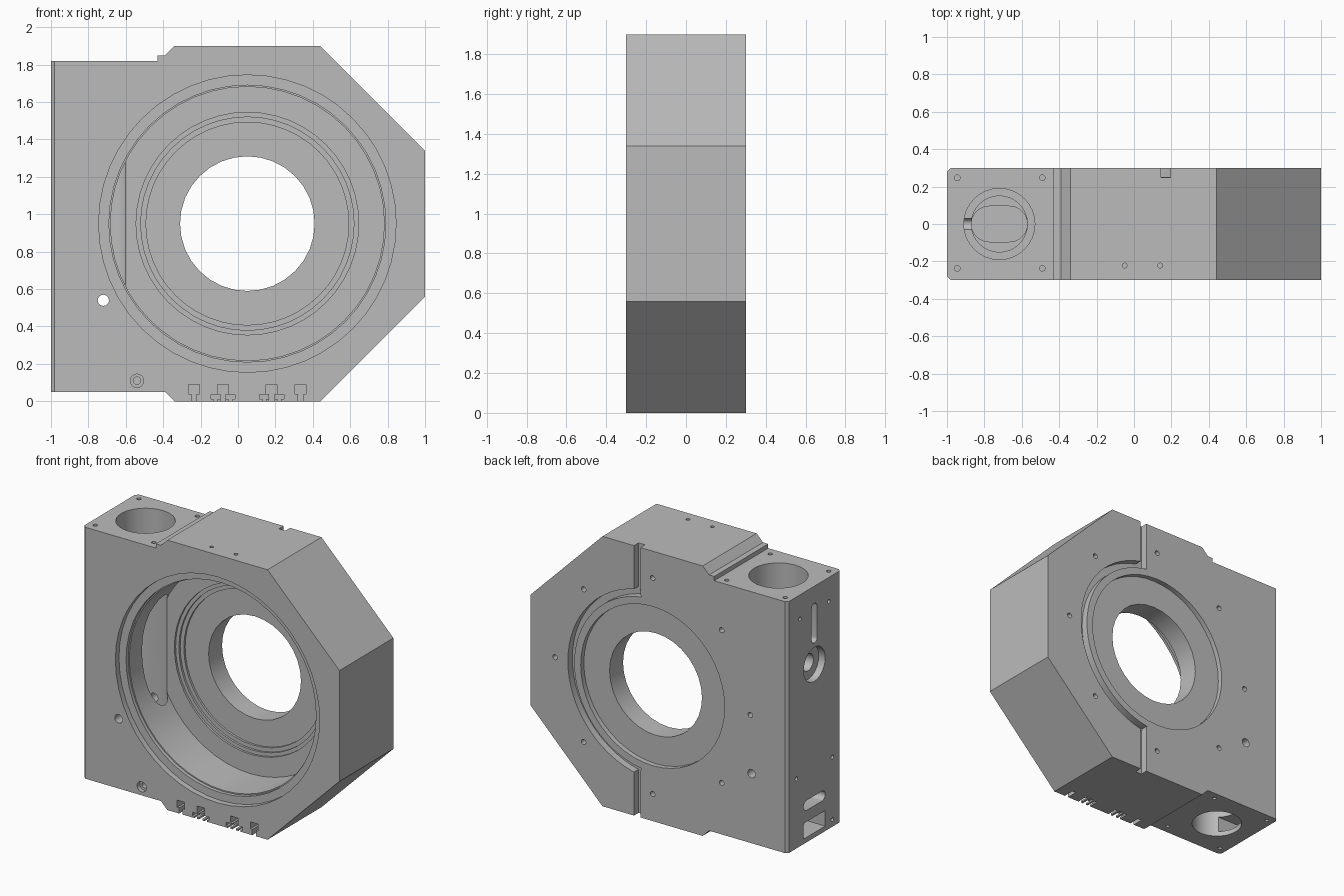
import bpy, bmesh
from math import sin, cos, pi, radians

cube = bpy.data.objects.get("Cube")
if cube:
    bpy.data.objects.remove(cube)

grey = bpy.data.materials.new("machined_grey")
grey.use_nodes = True
grey.diffuse_color = (0.5, 0.5, 0.5, 1)
grey.node_tree.nodes["Principled BSDF"].inputs["Base Color"].default_value = (0.5, 0.5, 0.5, 1)

PLACE = {"x": lambda u, v, t: (t, u, v),
         "y": lambda u, v, t: (u, t, v),
         "z": lambda u, v, t: (u, v, t)}


def prism(name, points, axis, lo, hi):
    """Extrude a flat outline along an axis."""
    bm = bmesh.new()
    rings = [[bm.verts.new(PLACE[axis](u, v, t)) for u, v in points] for t in (lo, hi)]
    for ring in rings:
        bm.faces.new(ring)
    n = len(points)
    for i in range(n):
        j = (i + 1) % n
        bm.faces.new((rings[0][i], rings[0][j], rings[1][j], rings[1][i]))
    bmesh.ops.recalc_face_normals(bm, faces=bm.faces)
    mesh = bpy.data.meshes.new(name)
    bm.to_mesh(mesh)
    bm.free()
    mesh.materials.append(grey)
    obj = bpy.data.objects.new(name, mesh)
    bpy.context.scene.collection.objects.link(obj)
    return obj


def arc(u, v, r, start=0, end=2 * pi, n=32):
    return [(u + r * cos(start + (end - start) * i / n),
             v + r * sin(start + (end - start) * i / n)) for i in range(n + 1)]


def circle(u, v, r, n=16):
    return arc(u, v, r, n=n)[:-1]


def rect(u, v, hu, hv):
    return [(u - hu, v - hv), (u + hu, v - hv), (u + hu, v + hv), (u - hu, v + hv)]


def obround(u, v, hu, hv):
    r = min(hu, hv)
    if hu > hv:
        return (arc(u + hu - r, v, r, -pi / 2, pi / 2, 10)
                + arc(u - hu + r, v, r, pi / 2, 3 * pi / 2, 10))
    return arc(u, v + hv - r, r, 0, pi, 10) + arc(u, v - hv + r, r, pi, 2 * pi, 10)


# Housing block with bevelled upright corners
outline = [(-1, .05), (-.39, .05), (-.34, 0), (.44, 0), (1, .56), (1, 1.34), (.44, 1.9),
           (-.34, 1.9), (-.39, 1.85), (-.43, 1.85), (-.43, 1.82), (-1, 1.82)]
body = prism("housing", outline, "y", -.3, .3)
bm = bmesh.new()
bm.from_mesh(body.data)
corners = [e for e in bm.edges if all(v.co.x < -.99 for v in e.verts)
           and abs(e.verts[0].co.z - e.verts[1].co.z) > 1]
bmesh.ops.bevel(bm, geom=corners, offset=.02, segments=1, affect="EDGES")
bm.to_mesh(body.data)
bm.free()

cutters = []


def cut(points, axis, lo, hi):
    tool = prism("cutter", points, axis, lo, hi)
    tool.hide_render = True
    mod = body.modifiers.new("cut", "BOOLEAN")
    mod.operation, mod.solver, mod.object = "DIFFERENCE", "EXACT", tool
    cutters.append(tool)


CX, CZ, BX = .05, .95, -.72

# Stepped main bore, open to the front
for r, depth in ((.795, -.26), (.74, -.235), (.732, .07), (.595, .085),
                 (.57, .1), (.542, .115)):
    cut(circle(CX, CZ, r, 48), "y", -.32, depth)
cut(circle(CX, CZ, .36, 32), "y", 0, .32)

# Round recess and half-ring channel on the back
cut(circle(CX, CZ, .56, 48), "y", .265, .32)
a = radians(81.5)
cut(arc(CX, CZ, .66, -a, a) + arc(CX, CZ, .61, a, -a), "y", .25, .32)
for side in (-1, 1):
    cut(rect(.17, CZ + side * .79, .025, .17), "y", .249, .32)

# Bolt circle on the back, and the two side holes
for i in range(8):
    t = i * pi / 4
    cut(circle(CX + .76 * cos(t), CZ + .76 * sin(t), .018), "y", .2, .32)
cut(circle(BX, .54, .03), "y", -.32, .32)
cut(circle(-.54, .11, .036), "y", -.32, -.27)
cut(circle(-.54, .11, .02), "y", -.32, -.18)

# Upright stepped bore with a slot-shaped chamber
cut(circle(BX, 0, .19, 32), "z", 1.63, 1.9)
cut(circle(BX, 0, .15, 32), "z", 1.56, 1.7)
cut(obround(BX, 0, .15, .095), "z", .2, 1.6)
cut(circle(BX, 0, .165, 32), "z", -.02, .26)

# Screw holes above and below the bore, and on the top
for x in (-.945, -.49):
    for y in (-.237, .247):
        cut(circle(x, y, .015), "z", 1.72, 1.9)
        cut(circle(x, y, .013), "z", -.02, .12)
for x in (-.05, .14):
    cut(circle(x, -.222, .013), "z", 1.82, 1.95)

# Openings in the end face
cut(obround(0, 1.56, .03, .14), "x", -1.02, -.8)
cut(circle(0, 1.27, .12, 24), "x", -1.02, -.95)
cut(circle(0, 1.27, .06, 24), "x", -1.02, -.8)
cut(obround(0, .31, .12, .035), "x", -1.02, -.8)
cut(rect(0, .14, .12, .055), "x", -1.02, -.8)
for y, z in ((.16, 1.65), (-.16, 1.65), (.2, .54), (-.2, .54), (-.2, .1)):
    cut(circle(y, z, .014), "x", -1.02, -.93)

# Keyhole notches along the lower front edge
for x, wide in ((-.235, False), (-.08, True), (.18, True), (.335, False)):
    cut(rect(x, .065, .029, .025), "y", -.32, -.22)
    cut(rect(x, .02, .014, .035), "y", -.32, -.221)
    if wide:
        cut(rect(x, .024, .065, .012), "y", -.32, -.23)
        for side in (-1, 1):
            cut(rect(x + side * .04, .005, .01, .022), "y", -.32, -.231)

# Bake the cuts and shade
bpy.context.view_layer.update()
graph = bpy.context.evaluated_depsgraph_get()
baked = bpy.data.meshes.new_from_object(body.evaluated_get(graph))
body.modifiers.clear()
body.data = baked
baked.materials.clear()
baked.materials.append(grey)
for tool in cutters:
    bpy.data.objects.remove(tool)
for poly in baked.polygons:
    poly.material_index = 0
bpy.ops.object.select_all(action="DESELECT")
body.select_set(True)
bpy.context.view_layer.objects.active = body
bpy.ops.object.shade_smooth_by_angle(angle=radians(28))
